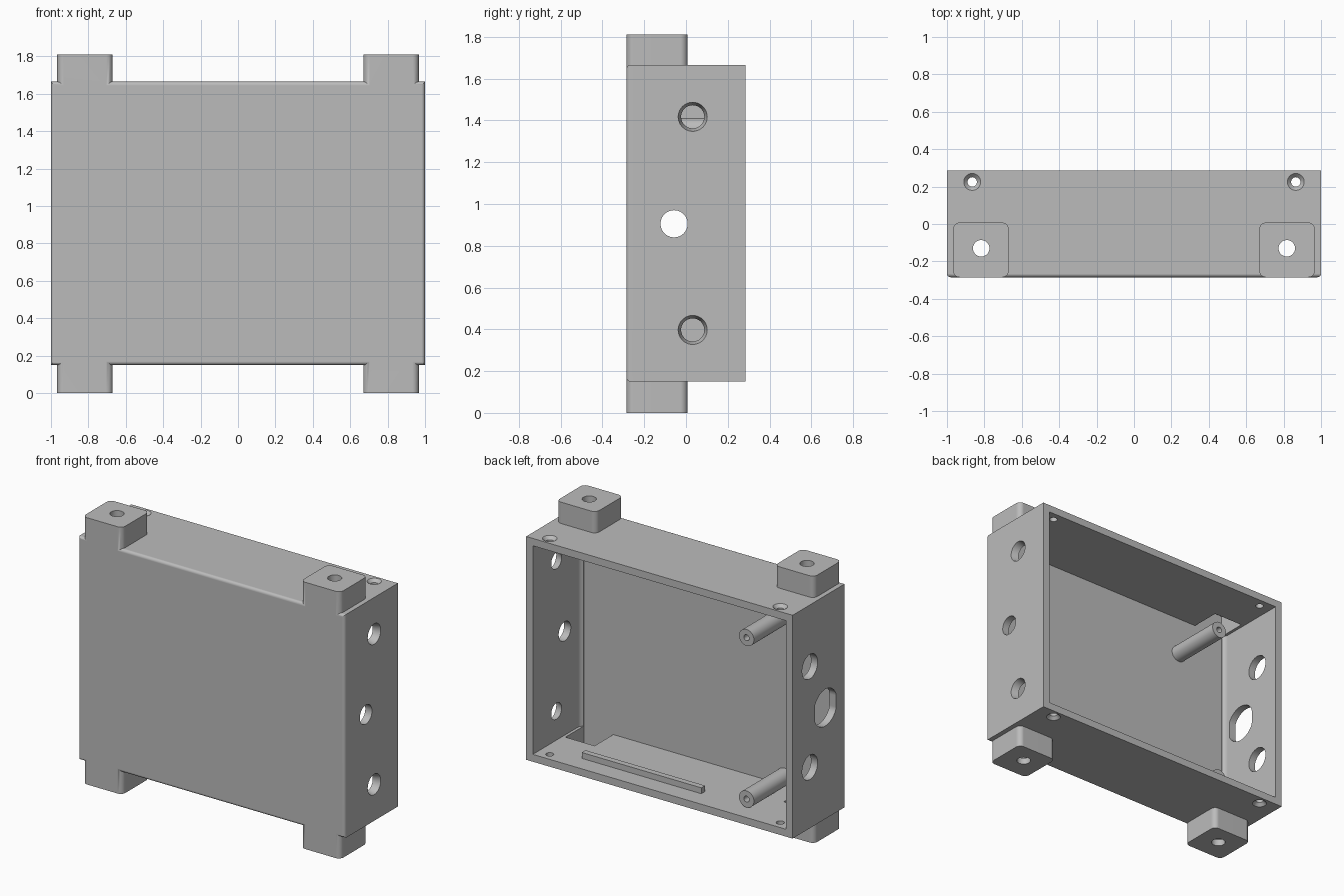
import bpy, bmesh
from math import pi
from mathutils import Matrix, Vector

cube = bpy.data.objects.get("Cube")
if cube:
    bpy.data.objects.remove(cube, do_unlink=True)

grey = bpy.data.materials.new("plain_grey")
grey.use_nodes = True
grey.diffuse_color = (0.5, 0.5, 0.5, 1)
grey.node_tree.nodes["Principled BSDF"].inputs["Base Color"].default_value = (0.5, 0.5, 0.5, 1)

TURN = {"x": Matrix.Rotation(pi / 2, 4, "Y"),
        "y": Matrix.Rotation(-pi / 2, 4, "X"),
        "z": Matrix.Identity(4)}


def finish(name, bm):
    bmesh.ops.recalc_face_normals(bm, faces=bm.faces)
    mesh = bpy.data.meshes.new(name)
    bm.to_mesh(mesh)
    bm.free()
    mesh.materials.append(grey)
    obj = bpy.data.objects.new(name, mesh)
    bpy.context.collection.objects.link(obj)
    return obj


def box(name, lo, hi, radius=0, rounded=None):
    """Box between two corners; edges picked by the rule are rounded."""
    lo, hi = Vector(lo), Vector(hi)
    bm = bmesh.new()
    bmesh.ops.create_cube(bm, size=1)
    for v in bm.verts:
        v.co = Vector([(lo[i] + hi[i]) / 2 + v.co[i] * (hi[i] - lo[i]) for i in range(3)])
    if radius:
        edges = [e for e in bm.edges if rounded(e.verts[0].co, e.verts[1].co)]
        bmesh.ops.bevel(bm, geom=edges, offset=radius, segments=5, profile=0.5, affect="EDGES")
    return finish(name, bm)


def rod(name, centre, axis, r1, length, r2=None, flat=None):
    """Cylinder or cone along an axis; flat limits its half width in y."""
    bm = bmesh.new()
    bmesh.ops.create_cone(bm, cap_ends=True, segments=40, radius1=r1,
                          radius2=r1 if r2 is None else r2, depth=length)
    bmesh.ops.transform(bm, matrix=Matrix.Translation(centre) @ TURN[axis], verts=bm.verts)
    if flat:
        for v in bm.verts:
            v.co.y = max(centre[1] - flat, min(centre[1] + flat, v.co.y))
        bmesh.ops.remove_doubles(bm, verts=bm.verts, dist=0.0001)
    return finish(name, bm)


def combine(target, other, operation="DIFFERENCE"):
    mod = target.modifiers.new("combine", "BOOLEAN")
    mod.operation, mod.solver, mod.object = operation, "EXACT", other
    bpy.context.view_layer.objects.active = target
    bpy.ops.object.modifier_apply(modifier=mod.name)
    bpy.data.objects.remove(other, do_unlink=True)


def upright(a, b):
    return abs(a.z - b.z) > 0.05


BOTTOM, TOP, HEIGHT = 0.15, 1.665, 1.81
FRONT, BACK, WALL = -0.285, 0.285, 0.05
MIDDLE = HEIGHT / 2

# Casing with softened front edges
casing = box("casing", (-1, FRONT, BOTTOM), (1, BACK, TOP), 0.02,
             lambda a, b: a.y < 0 and b.y < 0)

# Four mounting feet with rounded corners
for side in (-1, 1):
    for z0, z1 in ((0, BOTTOM + 0.03), (TOP - 0.03, HEIGHT)):
        xs = sorted((side * 0.67, side * 0.967))
        foot = box("foot", (xs[0], FRONT, z0), (xs[1], 0.008, z1), 0.035, upright)
        combine(casing, foot, "UNION")

# Main cavity, open at the back
combine(casing, box("cavity", (-1 + WALL, FRONT + WALL, BOTTOM + WALL),
                    (1 - WALL, BACK + 0.1, TOP - WALL), 0.04,
                    lambda a, b: upright(a, b) and a.y < 0))

for side in (-1, 1):
    # Hollow feet and their mounting holes
    xs = sorted((side * 0.71, side * 0.93))
    combine(casing, box("foot_pocket", (xs[0], FRONT + WALL, 0.045),
                        (xs[1], -0.035, HEIGHT - 0.045)))
    combine(casing, rod("mount_hole", (side * 0.817, -0.13, MIDDLE), "z", 0.044, 2))
    # Cover screw holes, countersunk from outside
    combine(casing, rod("cover_hole", (side * 0.865, 0.225, MIDDLE), "z", 0.025, 2))
    for z, r1, r2 in ((TOP - 0.01, 0.021, 0.05), (BOTTOM + 0.01, 0.05, 0.021)):
        combine(casing, rod("countersink", (side * 0.865, 0.225, z), "z", r1, 0.03, r2))

# Right end: two tapered holes and one plain hole
for z in (0.397, 1.417):
    combine(casing, rod("tapered_hole", (0.975, 0.032, z), "x", 0.054, 0.06, 0.071))
combine(casing, rod("plain_hole", (0.975, -0.057, MIDDLE), "x", 0.065, 0.2))

# Left end: two round holes and one flat-sided hole
for z in (0.563, 1.246):
    combine(casing, rod("round_hole", (-0.975, 0.10, z), "x", 0.083, 0.2))
combine(casing, rod("flat_sided_hole", (-0.975, -0.066, MIDDLE), "x", 0.125, 0.2, flat=0.112))

# Inner support posts with screw holes
parts = [casing]
for name, z in (("lower_post", 0.26), ("upper_post", 1.355)):
    post = rod(name, (-0.573, -0.04, z), "y", 0.056, 0.42)
    combine(post, rod("post_hole", (-0.573, 0.14, z), "y", 0.02, 0.2))
    parts.append(post)

# Locating rail on the cavity floor
box("floor_rail", (-0.227, 0.12, BOTTOM + WALL - 0.005), (0.67, 0.16, 0.24))

# Smooth rounded surfaces, keep edges crisp
for obj in parts:
    bpy.ops.object.select_all(action="DESELECT")
    obj.select_set(True)
    bpy.context.view_layer.objects.active = obj
    bpy.ops.object.shade_smooth_by_angle(angle=pi / 6)
    weighted = obj.modifiers.new("weighted_normals", "WEIGHTED_NORMAL")
    weighted.keep_sharp = True
